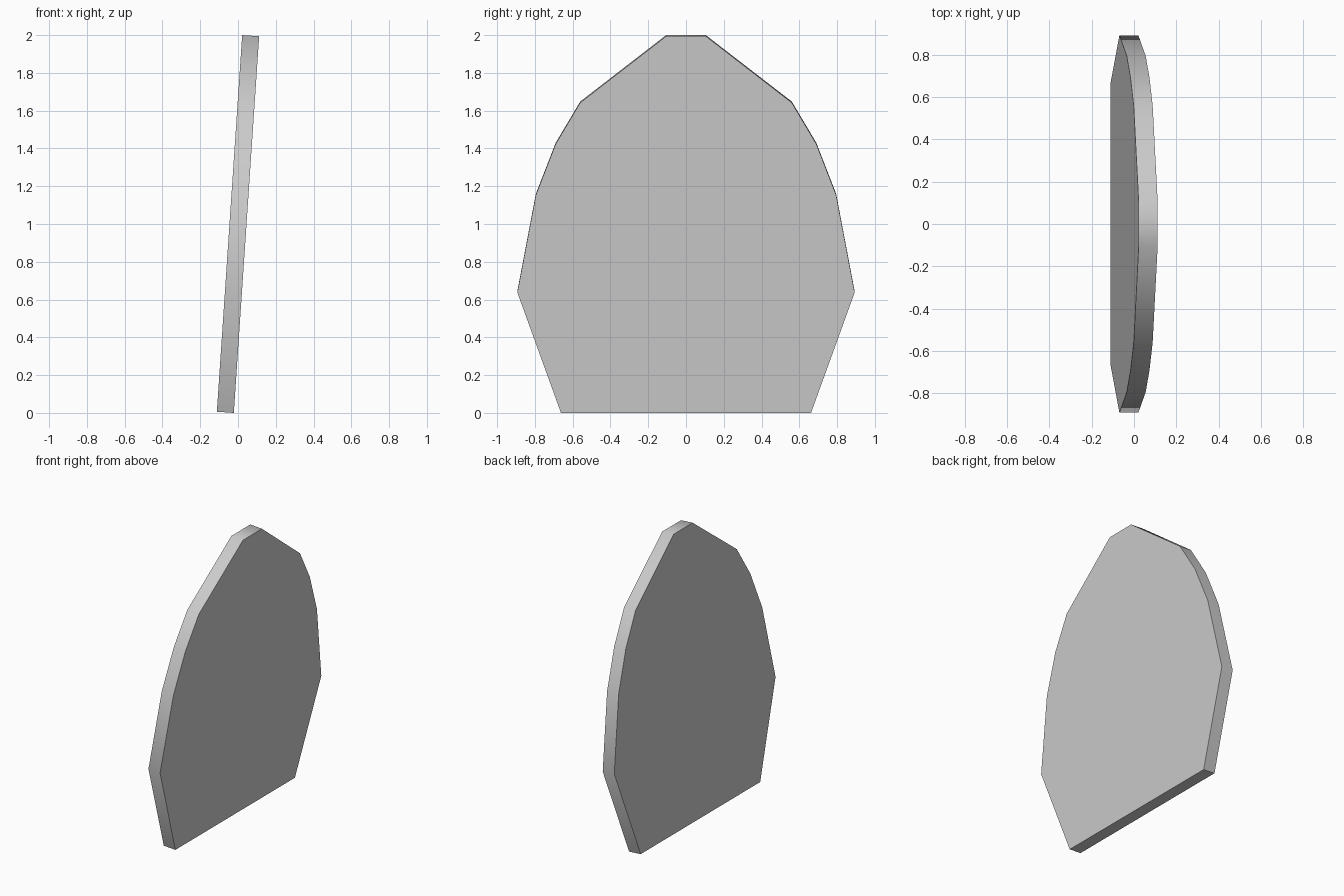
import bpy, bmesh, math
from mathutils import Matrix, Vector

if "Cube" in bpy.data.objects:
    bpy.data.objects.remove(bpy.data.objects["Cube"])

TILT = math.radians(3.85)
THICK = 0.09
HEIGHT = 1.9985

# Half outline (half width, height along the slab), bottom to top
half = [(0.662, 0.0), (0.893, 0.639), (0.795, 1.156), (0.69, 1.427),
        (0.56, 1.646), (0.105, HEIGHT)]
outline = half + [(-y, v) for y, v in reversed(half)]

# Flat slab: profile face extruded through its thickness
bm = bmesh.new()
face = bm.faces.new([bm.verts.new((-THICK / 2, y, v - HEIGHT / 2)) for y, v in outline])
ext = bmesh.ops.extrude_face_region(bm, geom=[face])
moved = [g for g in ext["geom"] if isinstance(g, bmesh.types.BMVert)]
bmesh.ops.translate(bm, verts=moved, vec=Vector((THICK, 0, 0)))

# Lean the slab back and stand it on the ground
bm.transform(Matrix.Translation((0, 0, 1)) @ Matrix.Rotation(TILT, 4, 'Y'))
bmesh.ops.recalc_face_normals(bm, faces=bm.faces[:])

mesh = bpy.data.meshes.new("backrest_panel")
bm.to_mesh(mesh)
bm.free()
panel = bpy.data.objects.new("backrest_panel", mesh)
bpy.context.collection.objects.link(panel)

# Smooth rim with sharp face borders
bpy.context.view_layer.objects.active = panel
panel.select_set(True)
bpy.ops.object.shade_smooth_by_angle(angle=math.radians(45))
